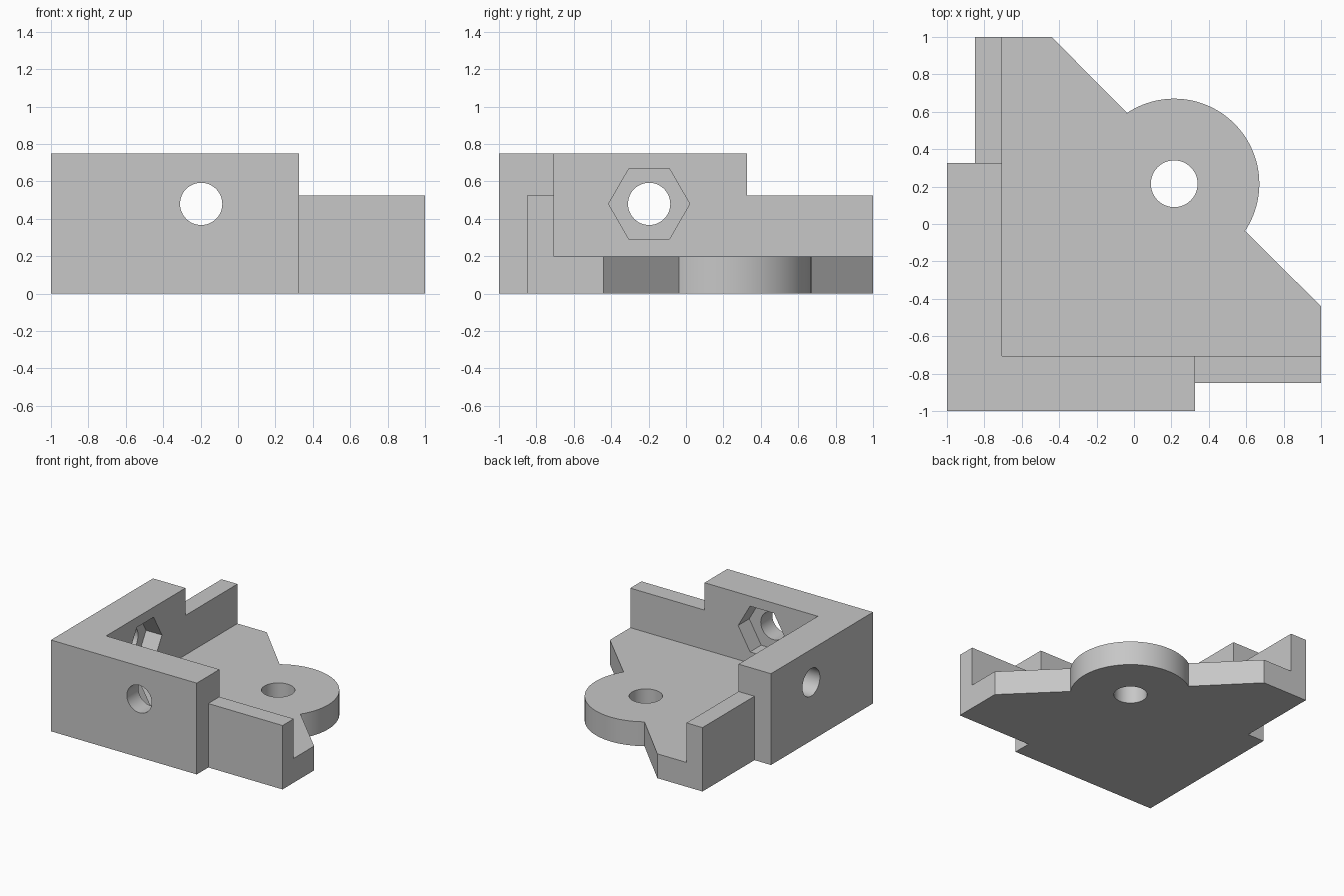
import bpy, bmesh
from math import radians, pi, cos, sin
from mathutils import Vector, Matrix

cube = bpy.data.objects.get("Cube")
if cube:
    bpy.data.objects.remove(cube, do_unlink=True)

grey = bpy.data.materials.new("plain grey")
grey.use_nodes = True
colour = (0.57, 0.57, 0.57, 1)
grey.diffuse_color = colour
grey.node_tree.nodes["Principled BSDF"].inputs["Base Color"].default_value = colour

EYE, EYE_R = 0.215, 0.455      # lug centre (on the diagonal) and radius
FLOOR, TOP, STEP = 0.2, 0.75, 0.525
INNER, THIN, END = -0.705, -0.85, 0.325
BOLT, BOLT_Z = -0.197, 0.48


def new_object(name, bm):
    bmesh.ops.recalc_face_normals(bm, faces=bm.faces)
    mesh = bpy.data.meshes.new(name)
    bm.to_mesh(mesh)
    bm.free()
    obj = bpy.data.objects.new(name, mesh)
    bpy.context.collection.objects.link(obj)
    return obj


def prism(name, points, height):
    bm = bmesh.new()
    face = bm.faces.new([bm.verts.new((x, y, 0)) for x, y in points])
    out = bmesh.ops.extrude_face_region(bm, geom=[face])
    verts = [v for v in out["geom"] if isinstance(v, bmesh.types.BMVert)]
    bmesh.ops.translate(bm, verts=verts, vec=(0, 0, height))
    return new_object(name, bm)


def box(name, low, high):
    low, high = Vector(low), Vector(high)
    bm = bmesh.new()
    bmesh.ops.create_cube(bm, size=1, matrix=Matrix.Translation((low + high) / 2)
                          @ Matrix.Diagonal((*(high - low), 1)))
    return new_object(name, bm)


def rod(name, centre, radius, length, sides, turn=Matrix()):
    bm = bmesh.new()
    bmesh.ops.create_cone(bm, cap_ends=True, segments=sides, radius1=radius, radius2=radius,
                          depth=length, matrix=Matrix.Translation(centre) @ turn)
    return new_object(name, bm)


# Full-height outline: one half, the round lug, then the half mirrored over the diagonal
half = [(-1, -1), (END, -1), (END, THIN), (1, THIN), (1, -0.44), (0.593, -0.037)]
start, steps = radians(-33.7), 64
sweep = pi / 2 - 2 * start
arc = [(EYE + EYE_R * cos(start + sweep * i / steps),
        EYE + EYE_R * sin(start + sweep * i / steps)) for i in range(1, steps)]
outline = half + arc + [(y, x) for x, y in reversed(half[1:])]
bracket = prism("corner_bracket", outline, TOP)

# Pocket above the floor plate, lowered wall ends, lug hole
cutters = [
    box("pocket_cutter", (INNER, INNER, FLOOR), (2, 2, 2)),
    box("front_step_cutter", (END, -2, STEP), (2, 2, 2)),
    box("side_step_cutter", (-2, END, STEP), (2, 2, 2)),
    rod("lug_hole_cutter", (EYE, EYE, 0), 0.125, 2, 64),
]

# Bolt hole and hexagonal nut recess through each wall
turn_y = Matrix.Rotation(pi / 2, 4, 'X')
turn_x = Matrix.Rotation(pi / 2, 4, 'Z') @ turn_y
point = Matrix.Rotation(pi / 6, 4, 'Z')
for name, turn, swap in (("front", turn_y, False), ("side", turn_x, True)):
    def place(depth):
        return (depth, BOLT, BOLT_Z) if swap else (BOLT, depth, BOLT_Z)
    cutters.append(rod(name + "_bolt_cutter", place(-0.9), 0.113, 0.6, 48, turn))
    hexagon = rod(name + "_nut_cutter", place(-0.7), 0.217, 0.3, 6, turn)
    # Put a hexagon corner on the horizontal axis
    reach = max(abs(v.co.z - BOLT_Z) for v in hexagon.data.vertices)
    if reach > 0.2:
        spin = Matrix.Translation(place(-0.7)) @ turn @ point @ turn.inverted()
        hexagon.data.transform(spin @ Matrix.Translation(place(-0.7)).inverted())
    cutters.append(hexagon)

for cutter in cutters:
    cutter.hide_render = True
    cut = bracket.modifiers.new(cutter.name, 'BOOLEAN')
    cut.operation, cut.solver, cut.object = 'DIFFERENCE', 'EXACT', cutter

# Bake the cuts and drop the cutters
bpy.context.view_layer.update()
baked = bpy.data.meshes.new_from_object(
    bracket.evaluated_get(bpy.context.evaluated_depsgraph_get()))
bracket.modifiers.clear()
bracket.data = baked
for cutter in cutters:
    bpy.data.objects.remove(cutter, do_unlink=True)

bracket.data.materials.clear()
bracket.data.materials.append(grey)
bpy.ops.object.select_all(action='DESELECT')
bracket.select_set(True)
bpy.context.view_layer.objects.active = bracket
bpy.ops.object.shade_smooth_by_angle(angle=radians(30))
